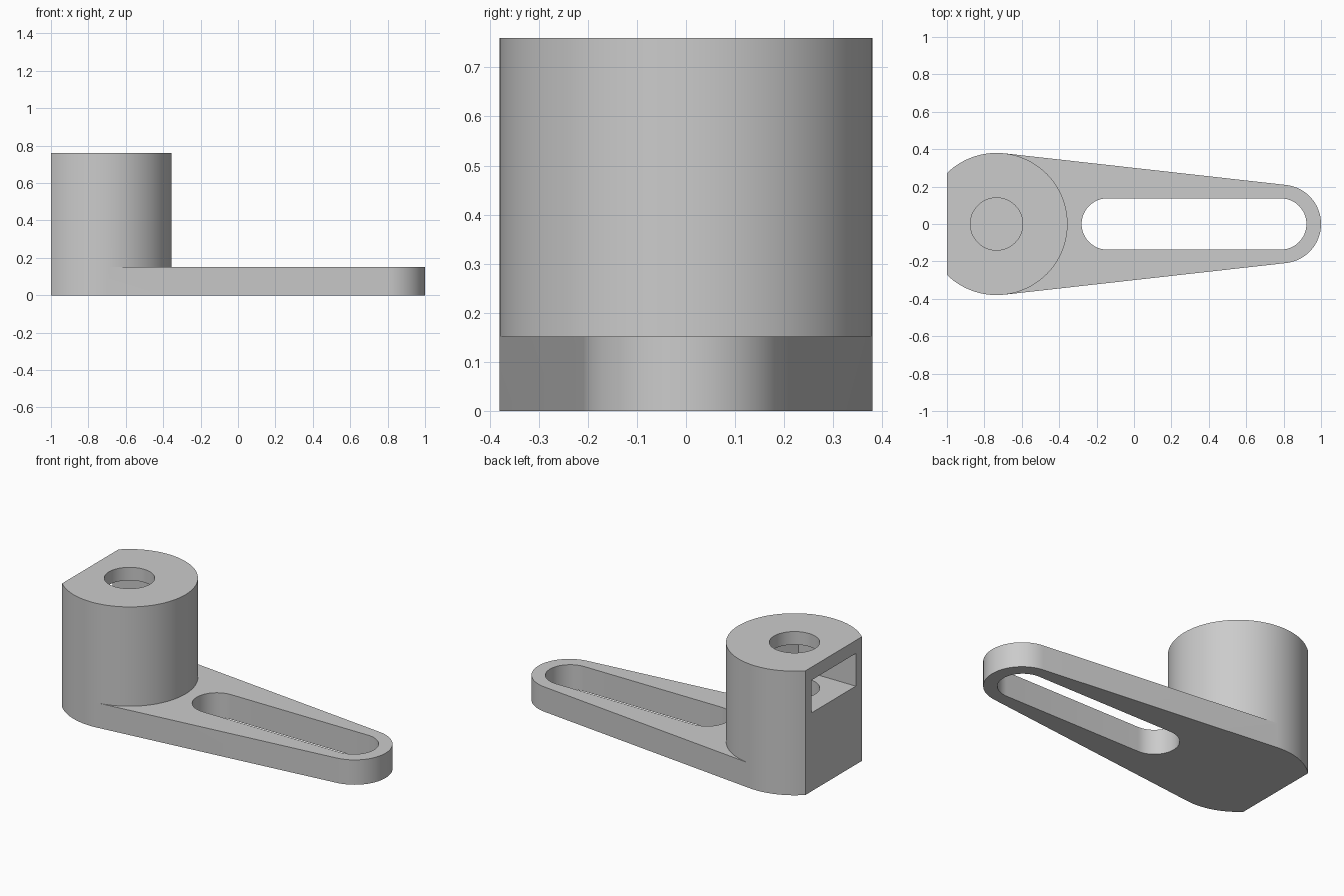
import bpy, bmesh
from math import acos, cos, sin, pi

cube = bpy.data.objects.get("Cube")
if cube:
    bpy.data.objects.remove(cube)

grey = bpy.data.materials.new("plain grey")
grey.use_nodes = True
colour = (0.6, 0.6, 0.6, 1)
grey.diffuse_color = colour
grey.node_tree.nodes["Principled BSDF"].inputs["Base Color"].default_value = colour

BOSS_X, BOSS_R, BOSS_TOP = -0.735, 0.38, 0.76
TIP_X, TIP_R, ARM_TOP = 0.79, 0.21, 0.152
HOLE_R, NUT_R = 0.14, 0.247
tangent = acos((BOSS_R - TIP_R) / (TIP_X - BOSS_X))
flat = acos((-1 - BOSS_X) / BOSS_R)


def arc(cx, r, start, end, n):
    return [(cx + r * cos(start + (end - start) * i / n),
             r * sin(start + (end - start) * i / n)) for i in range(n + 1)]


def prism(name, outline, z0, z1):
    """Extrude a flat outline from z0 to z1."""
    bm = bmesh.new()
    face = bm.faces.new([bm.verts.new((x, y, z0)) for x, y in outline])
    top = bmesh.ops.extrude_face_region(bm, geom=[face])["geom"]
    bmesh.ops.translate(bm, vec=(0, 0, z1 - z0),
                        verts=[v for v in top if isinstance(v, bmesh.types.BMVert)])
    bmesh.ops.recalc_face_normals(bm, faces=bm.faces)
    mesh = bpy.data.meshes.new(name)
    bm.to_mesh(mesh)
    bm.free()
    mesh.materials.append(grey)
    obj = bpy.data.objects.new(name, mesh)
    bpy.context.collection.objects.link(obj)
    return obj


def combine(target, tool, operation):
    """Apply a boolean and remove the tool."""
    mod = target.modifiers.new(operation, "BOOLEAN")
    mod.operation, mod.object, mod.solver = operation, tool, "EXACT"
    bpy.ops.object.select_all(action="DESELECT")
    bpy.context.view_layer.objects.active = target
    target.select_set(True)
    bpy.ops.object.modifier_apply(modifier=mod.name)
    bpy.data.objects.remove(tool)


# Tapered arm and the upright boss share the same rounded, flat-backed end
lower_end = arc(BOSS_X, BOSS_R, -flat, -tangent, 14)
upper_end = arc(BOSS_X, BOSS_R, tangent, flat, 14)
lever = prism("lever_arm", lower_end + arc(TIP_X, TIP_R, -tangent, tangent, 48) + upper_end,
              0, ARM_TOP)
boss = prism("boss", lower_end + arc(BOSS_X, BOSS_R, -tangent, tangent, 48)[1:-1] + upper_end,
             0, BOSS_TOP)
combine(lever, boss, "UNION")

# Long rounded slot through the arm
slot = arc(0.785, 0.137, -pi / 2, pi / 2, 32) + arc(-0.143, 0.137, pi / 2, 3 * pi / 2, 32)
combine(lever, prism("slot_cutter", slot, -0.1, 0.3), "DIFFERENCE")

# Blind screw hole from the top
hole = arc(BOSS_X, HOLE_R, 0, 2 * pi, 64)[:-1]
combine(lever, prism("hole_cutter", hole, ARM_TOP, 0.9), "DIFFERENCE")

# Nut pocket: hexagonal inside, open at the flat back
half = NUT_R * sin(pi / 3)
pocket = [(-1.1, -half)] + arc(BOSS_X, NUT_R, -pi / 3, pi / 3, 2) + [(-1.1, half)]
combine(lever, prism("nut_pocket_cutter", pocket, 0.48, 0.68), "DIFFERENCE")

bpy.ops.object.shade_smooth_by_angle(angle=pi / 6)
